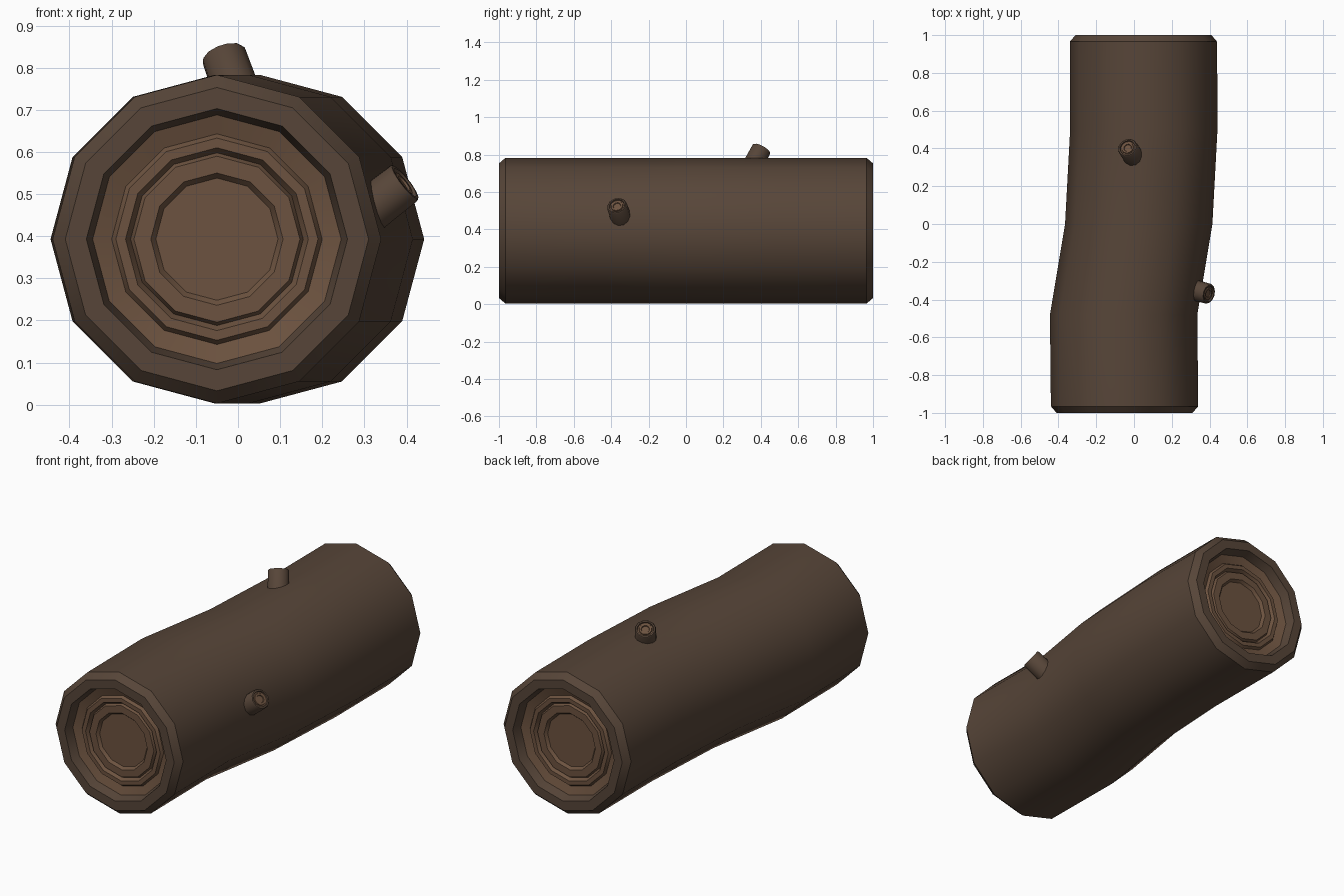
import bpy, bmesh, math
from mathutils import Vector

if "Cube" in bpy.data.objects:
    bpy.data.objects.remove(bpy.data.objects["Cube"])


def material(name, color):
    m = bpy.data.materials.new(name)
    m.diffuse_color = color
    m.use_nodes = True
    m.node_tree.nodes["Principled BSDF"].inputs["Base Color"].default_value = m.diffuse_color
    return m


bark = material("bark", (0.095, 0.060, 0.040, 1))
wood = material("cut_wood", (0.150, 0.085, 0.050, 1))


def lathe(name, stations, sides, bark_bands):
    """Skin (centre, axis u, axis v, radius) rings; bark_bands marks the bark faces."""
    bm = bmesh.new()
    rings = []
    for c, u, v, r in stations:
        rings.append([bm.verts.new(c + r * (math.cos(a) * u + math.sin(a) * v))
                      for a in (2 * math.pi * k / sides for k in range(sides))])
    for i in range(len(rings) - 1):
        for k in range(sides):
            j = (k + 1) % sides
            f = bm.faces.new((rings[i][k], rings[i][j], rings[i + 1][j], rings[i + 1][k]))
            f.material_index = 0 if i in bark_bands else 1
    for ring in (rings[0], rings[-1]):
        bm.faces.new(ring).material_index = 1
    bmesh.ops.recalc_face_normals(bm, faces=bm.faces[:])
    me = bpy.data.meshes.new(name)
    bm.to_mesh(me)
    bm.free()
    me.materials.append(bark)
    me.materials.append(wood)
    ob = bpy.data.objects.new(name, me)
    bpy.context.collection.objects.link(ob)
    bpy.context.view_layer.objects.active = ob
    ob.select_set(True)
    bpy.ops.object.shade_smooth_by_angle(angle=math.radians(35))
    ob.select_set(False)
    return ob


# cut-end profile (radius, depth), from the bark edge to the centre
END = [(0.39, 0.035), (0.36, 0.0), (0.31, 0.0), (0.295, 0.05), (0.25, 0.065),
       (0.24, 0.05), (0.217, 0.05), (0.205, 0.07), (0.197, 0.055),
       (0.157, 0.055), (0.145, 0.07)]

# gently S-bent trunk
X, Z = Vector((1, 0, 0)), Vector((0, 0, 1))
front = [(Vector((-0.05, -1 + d, 0.393)), X, Z, r) for r, d in reversed(END)]
middle = [(Vector((x, y, 0.393)), X, Z, 0.39)
          for x, y in [(-0.055, -0.48), (0.025, 0.0), (0.052, 0.5)]]
back = [(Vector((0.05, 1 - d, 0.393)), X, Z, r) for r, d in END]
n = len(END)
lathe("log_trunk", front + middle + back, 12, range(n - 4, n + 6))


# cut branch stubs with a recessed tip
def stub(name, tip, direction, radius=0.054, length=0.16):
    d = Vector(direction).normalized()
    u = d.orthogonal().normalized()
    v = d.cross(u)
    profile = [(1.05, length), (1.0, 0.006), (0.92, 0.0), (0.78, 0.0), (0.74, 0.008),
               (0.62, 0.008), (0.58, 0.003), (0.4, 0.003), (0.36, 0.008)]
    lathe(name, [(Vector(tip) - d * h, u, v, r * radius) for r, h in profile],
          12, range(0, 4))


stub("top_branch_stub", (-0.035, 0.405, 0.832), (-0.3, 0.45, 0.84))
stub("side_branch_stub", (0.397, -0.37, 0.528), (0.77, -0.2, 0.6))
